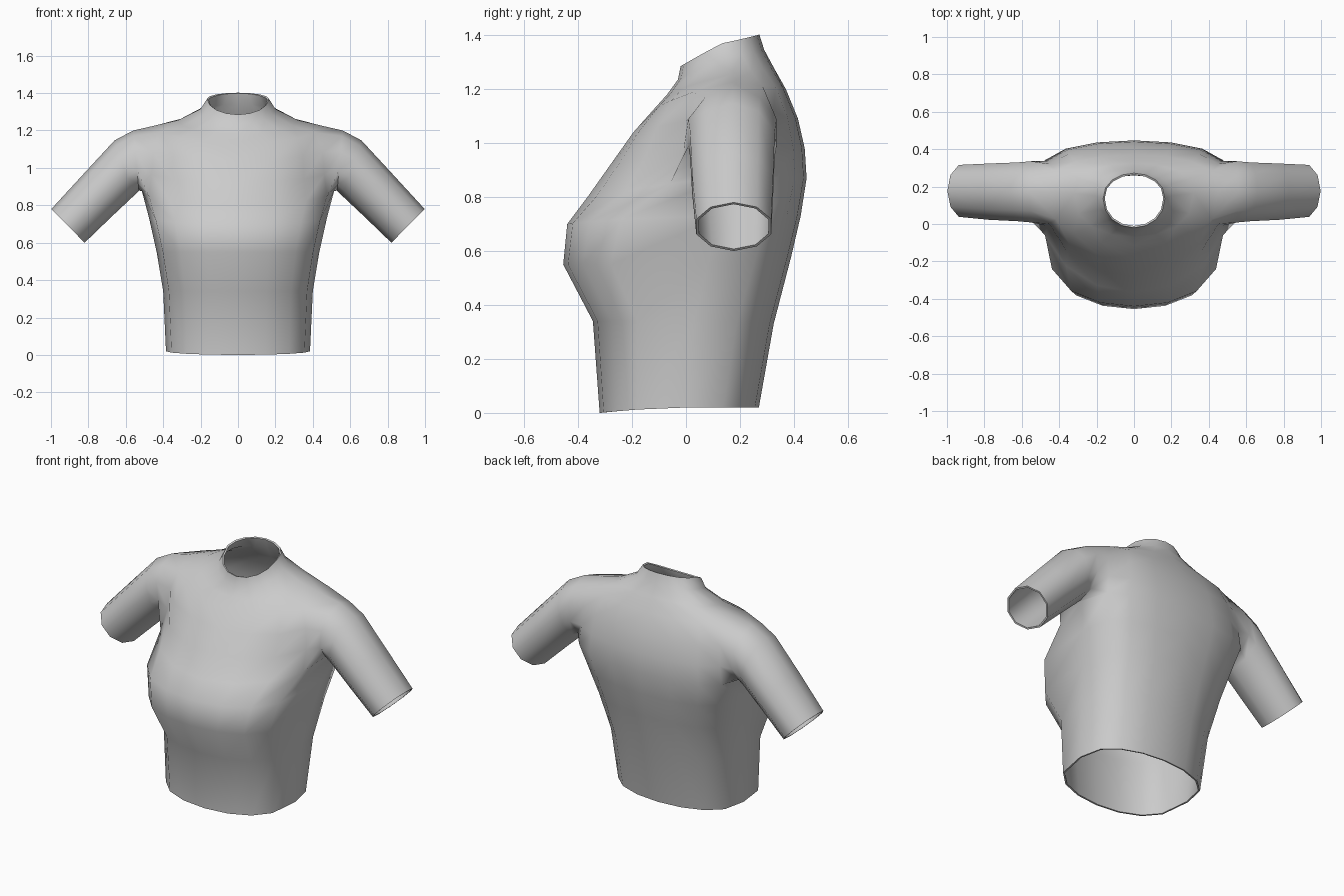
import bpy, bmesh, math
from mathutils import Vector

cube = bpy.data.objects.get("Cube")
if cube:
    bpy.data.objects.remove(cube, do_unlink=True)

# One fabric colour
fabric = bpy.data.materials.new("grey_fabric")
fabric.use_nodes = True
GREY = (0.6, 0.6, 0.6, 1)
fabric.diffuse_color = GREY
fabric.node_tree.nodes["Principled BSDF"].inputs["Base Color"].default_value = GREY

COLS = 8          # segments from front centre to back centre
SIDE = COLS // 2  # side seam column

# Body rings: front (y, z), side (x, y, z), back (y, z), front and back roundness
RINGS = [
    ((-.32, .00), (.385, .00, .02), (.27, .02), .60, .70),     # hem
    ((-.345, .34), (.40, .03, .34), (.325, .33), .60, .65),    # waist
    ((-.455, .55), (.435, .08, .55), (.39, .58), .42, .60),    # under bust
    ((-.44, .70), (.475, .13, .73), (.425, .73), .45, .55),    # bust
    ((-.365, .80), (.515, .17, .88), (.447, .87), .88, .50),   # armpit
    ((-.28, .92), (.50, .17, .99), (.44, .98), .95, .50),
    ((-.195, 1.04), (.49, .17, 1.11), (.415, 1.09), .80, .50),
    ((-.115, 1.13), (.45, .17, 1.225), (.37, 1.20), .70, .60),  # shoulder
    ((-.07, 1.18), (.32, .165, 1.255), (.325, 1.28), .80, .75),
    ((-.03, 1.235), (.20, .15, 1.315), (.29, 1.345), .90, .90),  # neck base
    ((-.02, 1.285), (.165, .135, 1.37), (.272, 1.402), .95, .90),  # collar
]
ARMPIT, SHOULDER = 4, 7

# Sleeve rings: top (x, z), bottom (x, z), centre y, half depth
SLEEVE = [
    ((.56, 1.20), (.53, .878), .172, .172),
    ((.66, 1.147), (.56, .848), .172, .165),
    ((.83, .963), (.68, .735), .173, .158),
    ((.998, .78), (.82, .60), .177, .146),
]


def ring_point(ring, col):
    front, side, back, front_round, back_round = ring
    a = math.pi * col / COLS
    c = abs(math.cos(a)) if col != SIDE else 0.0
    end, power = (front, front_round) if col < SIDE else (back, back_round)
    k = c ** power
    x = side[0] * math.sin(a) if 0 < col < COLS else 0.0
    return Vector((x, side[1] + (end[0] - side[1]) * k,
                   side[2] + (end[1] - side[2]) * c))


bm = bmesh.new()

# Body half, leaving an armhole open
grid = [[bm.verts.new(ring_point(r, c)) for c in range(COLS + 1)] for r in RINGS]
for r in range(len(RINGS) - 1):
    for c in range(COLS):
        if ARMPIT <= r < SHOULDER and c in (SIDE - 1, SIDE):
            continue
        bm.faces.new((grid[r][c], grid[r][c + 1], grid[r + 1][c + 1], grid[r + 1][c]))

# Armhole loop, from the top over the back, the armpit and the front
b, f = SIDE + 1, SIDE - 1
loop = [grid[r][c] for r, c in ((7, SIDE), (7, b), (6, b), (5, b), (4, b),
                                (4, SIDE), (4, f), (5, f), (6, f), (7, f))]

# Sleeve grown from the armhole
n = len(loop)
for top, bottom, cy, depth in SLEEVE:
    t, u = Vector((top[0], cy, top[1])), Vector((bottom[0], cy, bottom[1]))
    mid, up = (t + u) / 2, (t - u) / 2
    new = []
    for k in range(n):
        a = 2 * math.pi * k / n
        new.append(bm.verts.new(mid + up * math.cos(a) + Vector((0, depth * math.sin(a), 0))))
    for k in range(n):
        j = (k + 1) % n
        bm.faces.new((loop[k], new[k], new[j], loop[j]))
    loop = new

mesh = bpy.data.meshes.new("fitted_top")
bm.to_mesh(mesh)
bm.free()
mesh.materials.append(fabric)
shirt = bpy.data.objects.new("fitted_top", mesh)
bpy.context.collection.objects.link(shirt)

# Smooth shading
bpy.ops.object.select_all(action='DESELECT')
shirt.select_set(True)
bpy.context.view_layer.objects.active = shirt
bpy.ops.object.shade_smooth()

# Other half and cloth thickness
mirror = shirt.modifiers.new("other_half", 'MIRROR')
mirror.use_clip = True
cloth = shirt.modifiers.new("cloth", 'SOLIDIFY')
cloth.thickness = 0.01
cloth.offset = -1
for m in (mirror, cloth):
    bpy.ops.object.modifier_apply(modifier=m.name)
bpy.ops.object.shade_smooth_by_angle(angle=math.radians(60))
